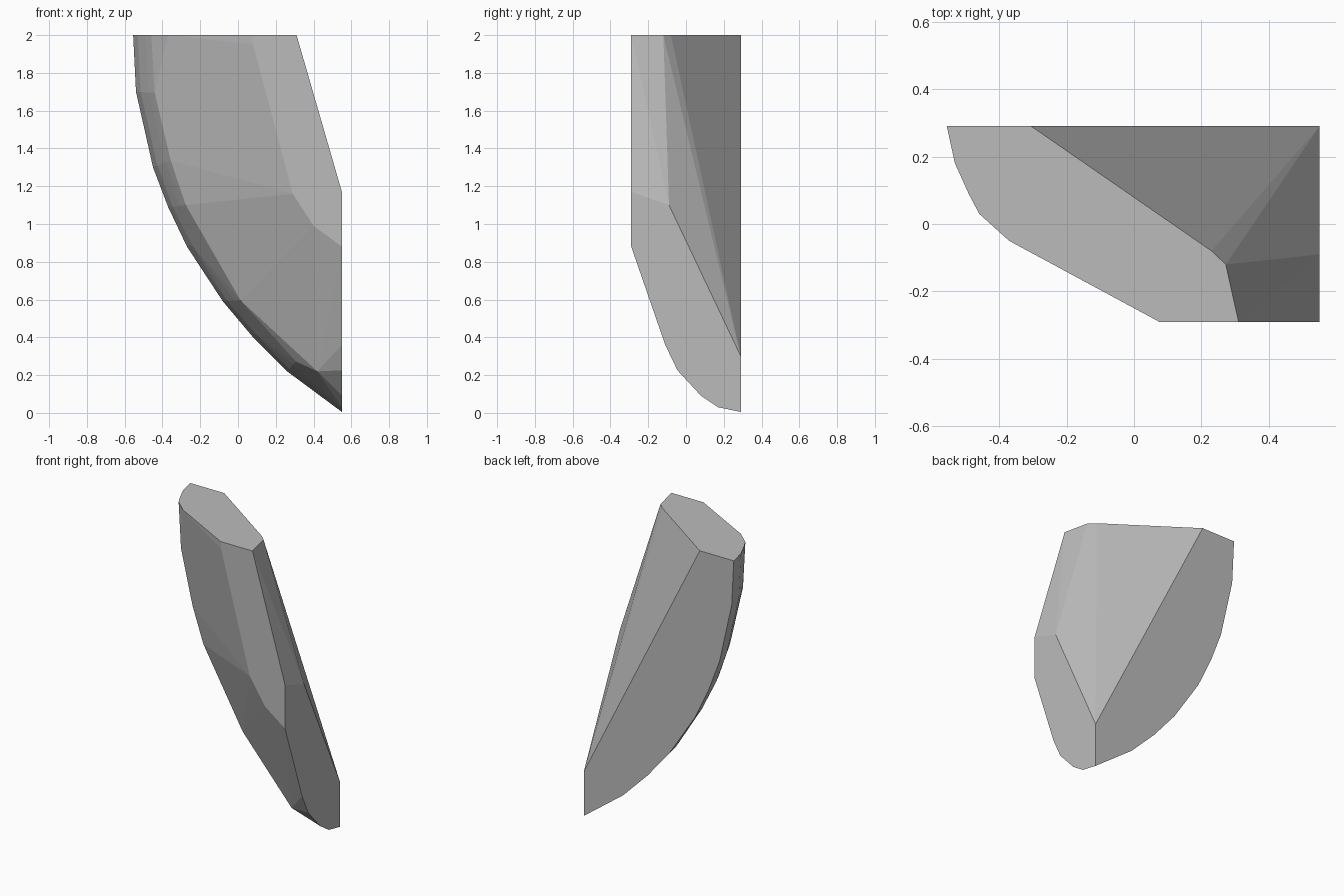
import bpy, bmesh, math
from mathutils import Vector

if "Cube" in bpy.data.objects:
    bpy.data.objects.remove(bpy.data.objects["Cube"])

BACK, FRONT, RIGHT, TOP = 0.29, -0.29, 0.55, 2.0

# Flat cut faces: top, front and right side
points = [(x, y, TOP) for x, y in [
    (-0.305, BACK), (0.23, -0.08), (0.272, -0.12), (0.31, FRONT), (0.075, FRONT)]]
points += [(x, FRONT, z) for x, z in [
    (0.08, 1.95), (0.29, 1.16), (0.40, 0.99), (RIGHT, 0.88), (RIGHT, 1.17)]]
points += [(RIGHT, y, z) for y, z in [
    (BACK, 0.005), (BACK, 0.30), (-0.09, 1.10), (-0.11, 0.36),
    (-0.045, 0.225), (0.08, 0.09), (0.17, 0.03)]]

# Rounded outer shell: back rim point (x, z) paired with inner rim point (x, y, z)
ribs = [
    ((-0.555, 2.00), (-0.37, -0.05, 2.00)),
    ((-0.54, 1.70), (-0.35, -0.015, 1.69)),
    ((-0.45, 1.30), (-0.27, -0.013, 1.37)),
    ((-0.37, 1.09), (-0.19, -0.019, 1.11)),
    ((-0.27, 0.88), (-0.07, -0.015, 0.95)),
    ((-0.08, 0.59), (0.10, 0.0, 0.60)),
    ((0.08, 0.40), (0.20, -0.02, 0.52)),
    ((0.26, 0.22), (0.35, -0.035, 0.32)),
]
for (bx, bz), inner in ribs:
    points += [(bx, BACK, bz), inner]
    for y, f in [(0.18, 0.13), (0.09, 0.35), (0.03, 0.52)]:
        points.append((bx + (inner[0] - bx) * f, y, bz + (inner[2] - bz) * f))
# Facet corners on the broad front
points += [(-0.22, -0.10, 1.79), (-0.15, -0.048, 1.16),
           (0.20, -0.06, 0.64), (0.42, -0.035, 0.22)]

# Wrap the points into one faceted shard
bm = bmesh.new()
for p in points:
    bm.verts.new(Vector(p))
res = bmesh.ops.convex_hull(bm, input=bm.verts[:])
loose = [v for v in bm.verts if not v.link_faces]
bmesh.ops.delete(bm, geom=loose, context='VERTS')
bmesh.ops.dissolve_limit(bm, angle_limit=math.radians(1), verts=bm.verts[:], edges=bm.edges[:])
bmesh.ops.recalc_face_normals(bm, faces=bm.faces[:])
mesh = bpy.data.meshes.new("stone_shard")
bm.to_mesh(mesh)
bm.free()

stone = bpy.data.materials.new("stone_grey")
stone.diffuse_color = (0.5, 0.5, 0.5, 1)
stone.use_nodes = True
stone.node_tree.nodes["Principled BSDF"].inputs["Base Color"].default_value = stone.diffuse_color
mesh.materials.append(stone)
shard = bpy.data.objects.new("stone_shard", mesh)
bpy.context.collection.objects.link(shard)
